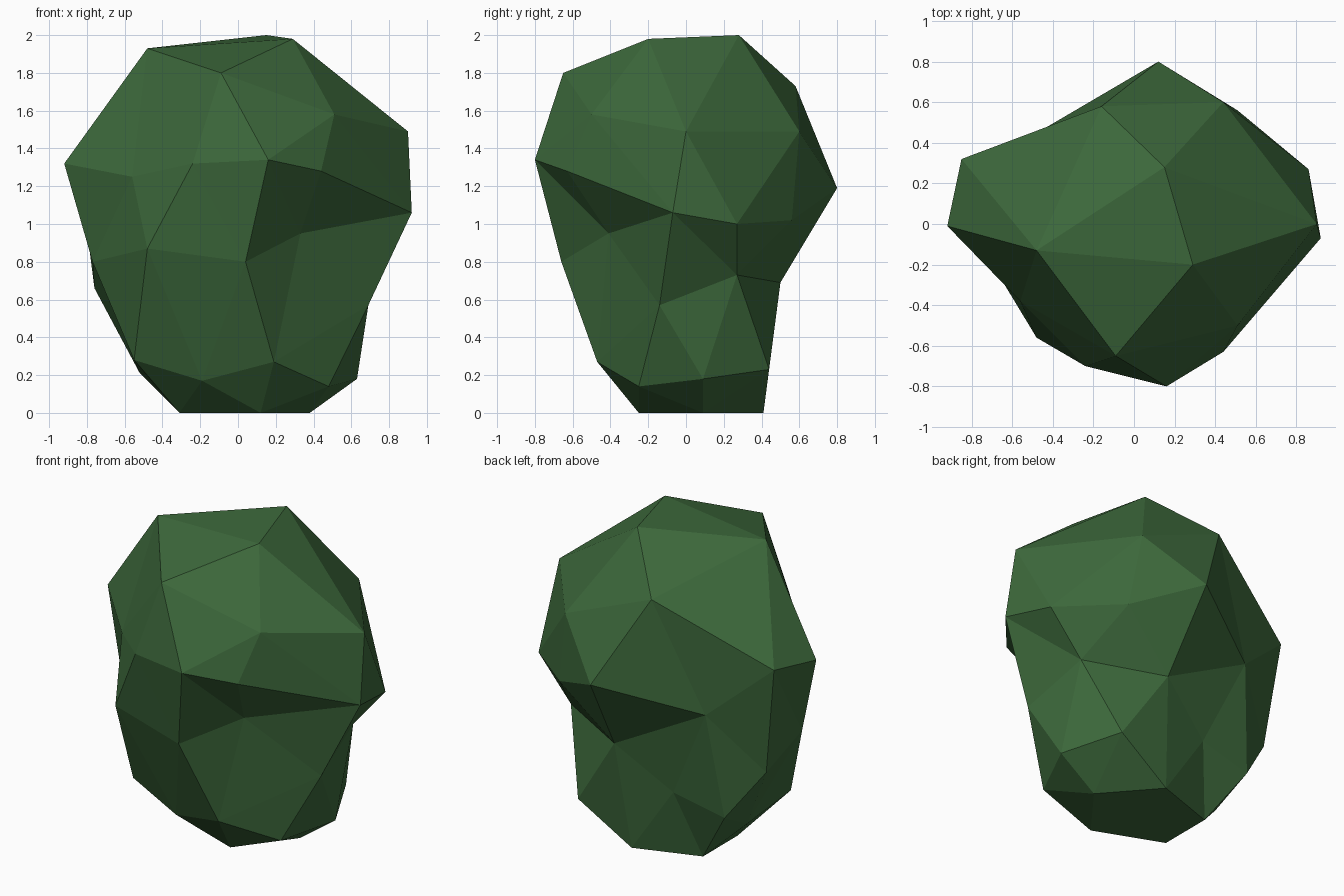
import bpy
import bmesh
from mathutils import Vector

default = bpy.data.objects.get("Cube")
if default:
    bpy.data.objects.remove(default, do_unlink=True)

# Facet corners of the clump, ring by ring from top to bottom
RINGS = {
    "crown": [(-.48, -.13, 1.93), (.15, .28, 2), (.29, -.2, 1.98),
              (-.09, -.65, 1.8), (-.16, .58, 1.73)],
    "shoulder": [(.51, -.5, 1.58), (.9, 0, 1.49), (.44, .6, 1.49),
                 (-.85, .32, 1.36), (-.92, -.01, 1.32)],
    "brow": [(-.56, -.38, 1.25), (-.24, -.7, 1.32), (.16, -.8, 1.34),
             (.44, -.63, 1.28), (.12, .8, 1.19)],
    "waist": [(.92, -.07, 1.06), (.86, .27, 1), (.51, .56, 1.02),
              (-.46, .46, 1.02), (-.48, -.56, .87), (-.77, -.08, .8)],
    "dents": [(.33, -.41, .95), (.04, -.66, .8), (.63, .27, .73),
              (.16, .5, .69), (-.19, .4, .43)],
    "hips": [(.69, -.14, .57), (-.76, .27, .66), (-.54, .38, .35),
             (-.55, -.28, .28), (.19, -.47, .27)],
    "skirt": [(-.52, .12, .21), (-.19, -.36, .17), (.48, -.25, .14),
              (.63, .09, .18), (.46, .44, .23)],
    "base": [(-.31, -.08, 0), (.12, -.25, 0), (.38, .09, 0),
             (.1, .41, 0), (-.31, .27, 0), (0, .1, 0)],
}
CENTRE = Vector((0, 0, .95))


def flat_material(name, colour):
    mat = bpy.data.materials.new(name)
    mat.use_nodes = True
    mat.diffuse_color = colour
    shader = next(n for n in mat.node_tree.nodes if n.type == "BSDF_PRINCIPLED")
    shader.inputs["Base Color"].default_value = colour
    shader.inputs["Roughness"].default_value = 1
    return mat


def faceted_clump(name, rings, material):
    """Wrap a ball round the corner directions, then push each corner out or in."""
    bm = bmesh.new()
    target = {}
    for ring in rings.values():
        for corner in ring:
            point = Vector(corner)
            vert = bm.verts.new((point - CENTRE).normalized())
            target[vert] = point
    bmesh.ops.convex_hull(bm, input=list(bm.verts))
    for vert in bm.verts:
        vert.co = target[vert]
    bmesh.ops.triangulate(bm, faces=list(bm.faces))
    bmesh.ops.recalc_face_normals(bm, faces=list(bm.faces))
    mesh = bpy.data.meshes.new(name)
    bm.to_mesh(mesh)
    bm.free()
    mesh.materials.append(material)
    obj = bpy.data.objects.new(name, mesh)
    bpy.context.collection.objects.link(obj)
    return obj


# Foliage
leaf_green = flat_material("leaf_green", (.046, .14, .044, 1))
faceted_clump("bush_foliage", RINGS, leaf_green)
